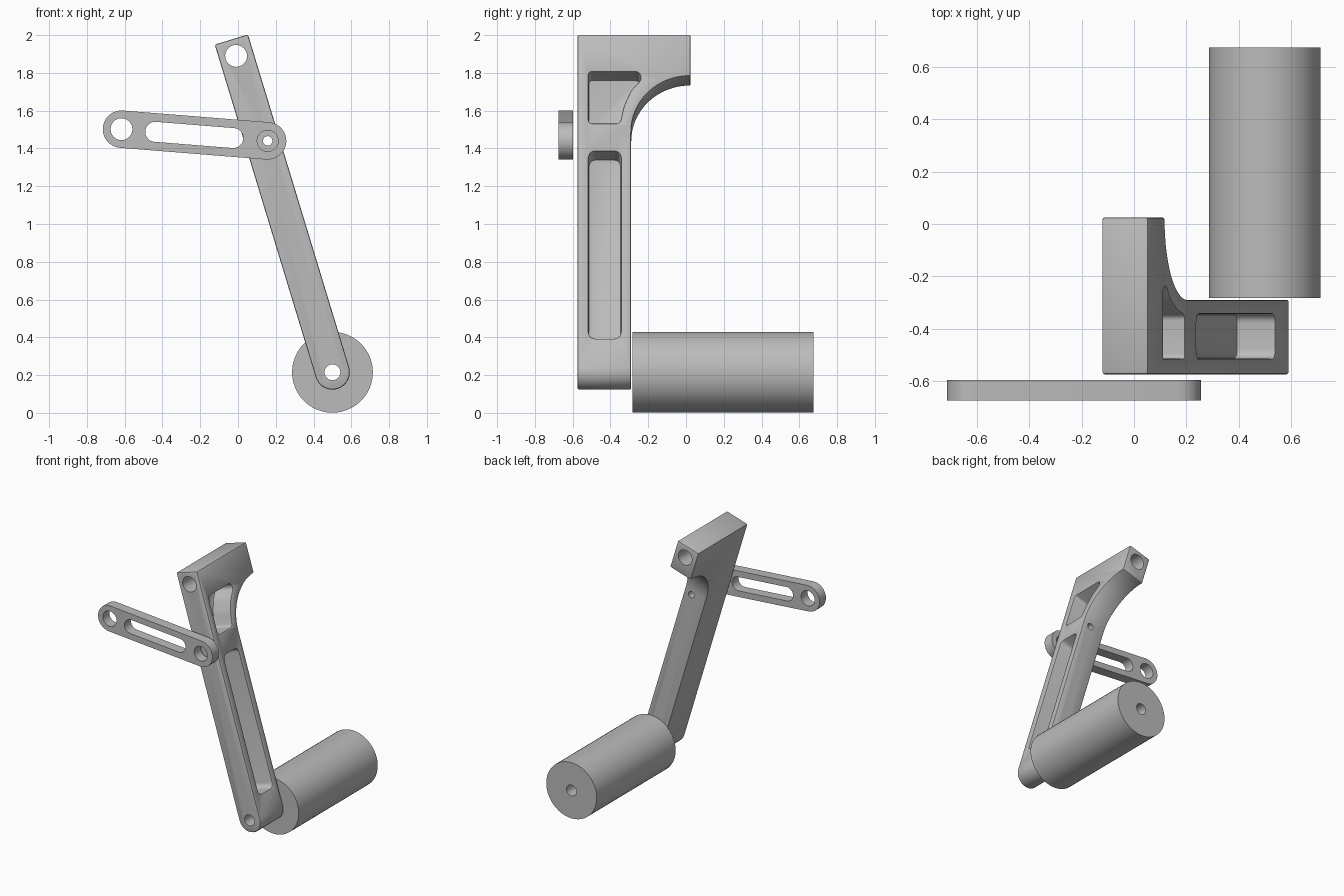
import bpy, bmesh
from math import sin, cos, pi, atan2, radians
from mathutils import Matrix, Vector

cube = bpy.data.objects.get("Cube")
if cube:
    bpy.data.objects.remove(cube, do_unlink=True)

grey = bpy.data.materials.new("plain grey")
grey.use_nodes = True
grey.diffuse_color = (0.5, 0.5, 0.5, 1)
grey.node_tree.nodes["Principled BSDF"].inputs["Base Color"].default_value = (0.5, 0.5, 0.5, 1)


def arc(cx, cz, r, a0, a1, n=16):
    """Points on an arc, angles in degrees."""
    angles = [radians(a0 + (a1 - a0) * i / n) for i in range(n + 1)]
    return [(cx + r * cos(a), cz + r * sin(a)) for a in angles]


def capsule(a, b, r):
    """Outline of a bar with round ends around the points a and b."""
    t = atan2(b[1] - a[1], b[0] - a[0]) * 180 / pi
    return arc(*a, r, t + 90, t + 270) + arc(*b, r, t - 90, t + 90)


def prism(name, outline, axis, lo, hi, matrix=Matrix(), corner=0):
    """Extrude an outline along x (outline in y, z) or along y (outline in x, z)."""
    def place(p, d):
        return Vector((d, p[0], p[1])) if axis == "x" else Vector((p[0], d, p[1]))
    bm = bmesh.new()
    base = bm.faces.new([bm.verts.new(place(p, lo)) for p in outline])
    ext = bmesh.ops.extrude_face_region(bm, geom=[base])
    top = [g for g in ext["geom"] if isinstance(g, bmesh.types.BMVert)]
    bmesh.ops.translate(bm, verts=top, vec=place((0, 0), hi - lo))
    if corner:
        k = 0 if axis == "x" else 1
        sides = [e for e in bm.edges if abs(e.verts[0].co[k] - e.verts[1].co[k]) > 1e-4]
        bmesh.ops.bevel(bm, geom=sides, offset=corner, segments=5, profile=0.5, affect="EDGES")
    bmesh.ops.recalc_face_normals(bm, faces=bm.faces)
    bm.transform(matrix)
    mesh = bpy.data.meshes.new(name)
    bm.to_mesh(mesh)
    bm.free()
    mesh.materials.append(grey)
    obj = bpy.data.objects.new(name, mesh)
    bpy.context.collection.objects.link(obj)
    return obj


def apply(obj, mod):
    bpy.context.view_layer.objects.active = obj
    bpy.ops.object.modifier_apply(modifier=mod.name)


def cut(obj, cutter):
    mod = obj.modifiers.new("cut", "BOOLEAN")
    mod.operation, mod.solver, mod.object = "DIFFERENCE", "EXACT", cutter
    apply(obj, mod)
    bpy.data.objects.remove(cutter, do_unlink=True)


def drill(obj, centre, r):
    cut(obj, prism("drill", arc(*centre, r, 0, 345, 23), "y", -1, 1))


def smooth(obj):
    bpy.ops.object.select_all(action="DESELECT")
    obj.select_set(True)
    bpy.context.view_layer.objects.active = obj
    bpy.ops.object.shade_smooth_by_angle(angle=radians(30))


axle = (0.5, 0.215)
pivot = (0.157, 1.44)
lever_eye = (-0.617, 1.502)

# Arm: leaning bar with a round foot, in its own tilted frame
half = 0.092
tilt = Matrix.Translation((axle[0], 0, axle[1])) @ Matrix.Rotation(-0.295, 4, "Y")
arm = prism("arm", arc(0, 0, half, 180, 360) + [(half, 1.841), (-half, 1.841)],
            "y", -0.575, 0.025, tilt)

# Curved notch that leaves the head overhanging at the back
notch = arc(0.02, 1.302, 0.31, 90, 180) + [(-0.29, -0.5), (0.4, -0.5), (0.4, 1.612)]
cut(arm, prism("notch", notch, "x", -0.4, 0.4, tilt))

# Two deep pockets on the left side
floor = half - 0.155
lower = [(-0.515, 0.16), (-0.345, 0.16), (-0.345, 1.195), (-0.515, 1.195)]
upper = [(-0.515, 1.35), (-0.35, 1.35), (-0.328, 1.45), (-0.29, 1.535),
         (-0.235, 1.595), (-0.25, 1.635), (-0.515, 1.635)]
cut(arm, prism("pocket", lower, "x", floor, 0.3, tilt, 0.035))
cut(arm, prism("pocket", upper, "x", floor, 0.3, tilt, 0.018))

# Softened edges, then the bores
edge = arm.modifiers.new("edge", "BEVEL")
edge.width, edge.segments = 0.009, 2
edge.limit_method, edge.angle_limit = "ANGLE", radians(40)
edge.use_clamp_overlap = False
apply(arm, edge)
drill(arm, axle, 0.042)
drill(arm, pivot, 0.025)
drill(arm, (-0.01, 1.89), 0.058)

# Lever: slotted link in front of the arm
lever = prism("lever", capsule(lever_eye, pivot, 0.099), "y", -0.675, -0.597)
cut(lever, prism("slot", capsule((-0.438, 1.488), (-0.025, 1.455), 0.053), "y", -1, 0))
drill(lever, lever_eye, 0.058)
drill(lever, pivot, 0.056)

# Roller: bored cylinder behind the foot
roller = prism("roller", arc(*axle, 0.214, 0, 352.5, 47), "y", -0.283, 0.675)
drill(roller, axle, 0.042)

for part in (arm, lever, roller):
    smooth(part)
